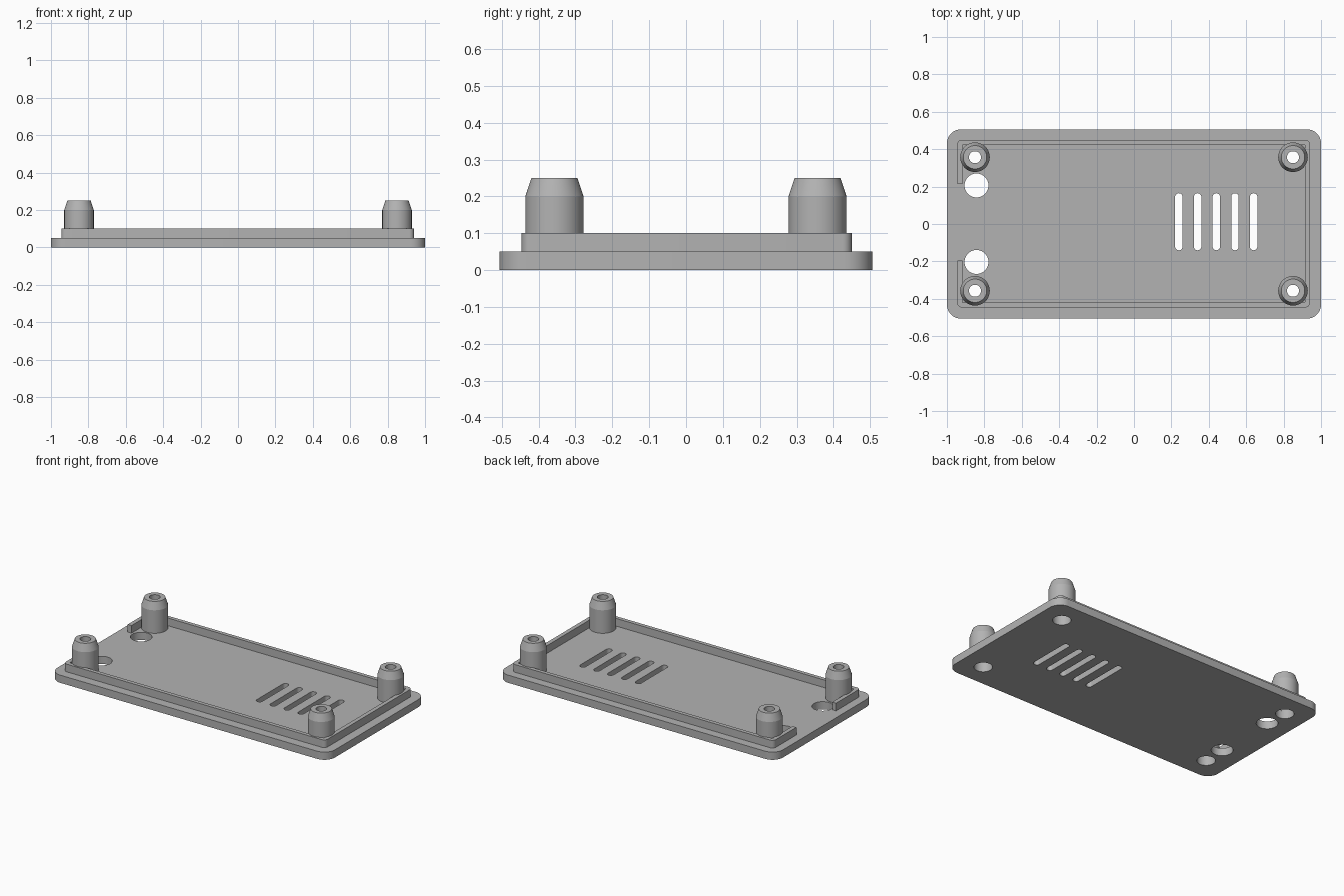
import bpy, bmesh, math

cube = bpy.data.objects.get("Cube")
if cube:
    bpy.data.objects.remove(cube, do_unlink=True)

grey = bpy.data.materials.new("plain grey")
grey.use_nodes = True
COLOUR = (0.45, 0.45, 0.45, 1)
grey.diffuse_color = COLOUR
grey.node_tree.nodes["Principled BSDF"].inputs["Base Color"].default_value = COLOUR


def make(name, bm):
    bmesh.ops.recalc_face_normals(bm, faces=bm.faces)
    mesh = bpy.data.meshes.new(name)
    bm.to_mesh(mesh)
    bm.free()
    mesh.materials.append(grey)
    obj = bpy.data.objects.new(name, mesh)
    bpy.context.collection.objects.link(obj)
    return obj


def rounded_prism(name, cx, cy, w, d, r, z0, z1, seg=10):
    """Upright prism with a rounded rectangle outline."""
    bm = bmesh.new()
    points = []
    for k, (sx, sy) in enumerate([(1, 1), (-1, 1), (-1, -1), (1, -1)]):
        for i in range(seg + 1):
            a = (k + i / seg) * math.pi / 2
            points.append((cx + sx * (w / 2 - r) + r * math.cos(a),
                           cy + sy * (d / 2 - r) + r * math.sin(a), z0))
    face = bm.faces.new([bm.verts.new(p) for p in points])
    bmesh.ops.remove_doubles(bm, verts=bm.verts, dist=1e-5)
    top = bmesh.ops.extrude_face_region(bm, geom=list(bm.faces))
    bmesh.ops.translate(bm, vec=(0, 0, z1 - z0),
                        verts=[v for v in top["geom"] if isinstance(v, bmesh.types.BMVert)])
    return make(name, bm)


def hole(x, y, r):
    return rounded_prism("hole_cutter", x, y, 2 * r, 2 * r, r, -0.1, 0.2)


def cut(obj, cutters):
    for cutter in cutters:
        mod = obj.modifiers.new("cut", 'BOOLEAN')
        mod.operation = 'DIFFERENCE'
        mod.solver = 'EXACT'
        mod.object = cutter
    graph = bpy.context.evaluated_depsgraph_get()
    mesh = bpy.data.meshes.new_from_object(obj.evaluated_get(graph))
    obj.modifiers.clear()
    obj.data = mesh
    for cutter in cutters:
        bpy.data.objects.remove(cutter, do_unlink=True)


def lathe(name, x, y, profile, seg=48):
    """Ring solid turned from a closed profile of radius and height."""
    bm = bmesh.new()
    rings = [[bm.verts.new((x + r * math.cos(t * math.tau / seg),
                            y + r * math.sin(t * math.tau / seg), z))
              for t in range(seg)] for r, z in profile]
    for k, ring in enumerate(rings):
        nxt = rings[(k + 1) % len(rings)]
        for t in range(seg):
            u = (t + 1) % seg
            bm.faces.new([ring[t], ring[u], nxt[u], nxt[t]])
    return make(name, bm)


POSTS = [(sx * 0.85, sy * 0.357) for sx in (-1, 1) for sy in (-1, 1)]
BORE = 0.054

# Base plate with vent slots, cable holes and screw recesses
plate = rounded_prism("base_plate", 0, 0, 2, 1.012, 0.075, 0, 0.05)
cutters = [rounded_prism("slot_cutter", 0.24 + 0.1 * i, 0.012, 0.04, 0.305, 0.02, -0.1, 0.2)
           for i in range(5)]
cutters += [hole(-0.842, y, 0.064) for y in (-0.203, 0.206)]
cutters += [hole(x, y, BORE) for x, y in POSTS]
cut(plate, cutters)

# Raised locating lip, open in the middle of one end
lip = rounded_prism("locating_lip", -0.002, 0.002, 1.886, 0.896, 0.025, 0.05, 0.1, 6)
cut(lip, [rounded_prism("lip_inner_cutter", -0.002, 0.002, 1.832, 0.845, 0.005, -0.1, 0.2, 2),
          rounded_prism("lip_gap_cutter", -0.94, 0.01, 0.2, 0.41, 0.001, -0.1, 0.2, 2)])

# Hollow corner posts with tapered tops and a screw bore
posts = [lathe("screw_post", x, y, [(BORE, 0.05), (BORE, 0.2), (0.032, 0.2), (0.032, 0.25),
                                    (0.0625, 0.25), (0.079, 0.2), (0.079, 0.05)])
         for x, y in POSTS]

# Smooth the round walls and keep the edges crisp
bpy.ops.object.select_all(action='DESELECT')
for obj in [plate, lip] + posts:
    obj.select_set(True)
    bpy.context.view_layer.objects.active = obj
bpy.ops.object.shade_smooth_by_angle(angle=math.radians(17))
